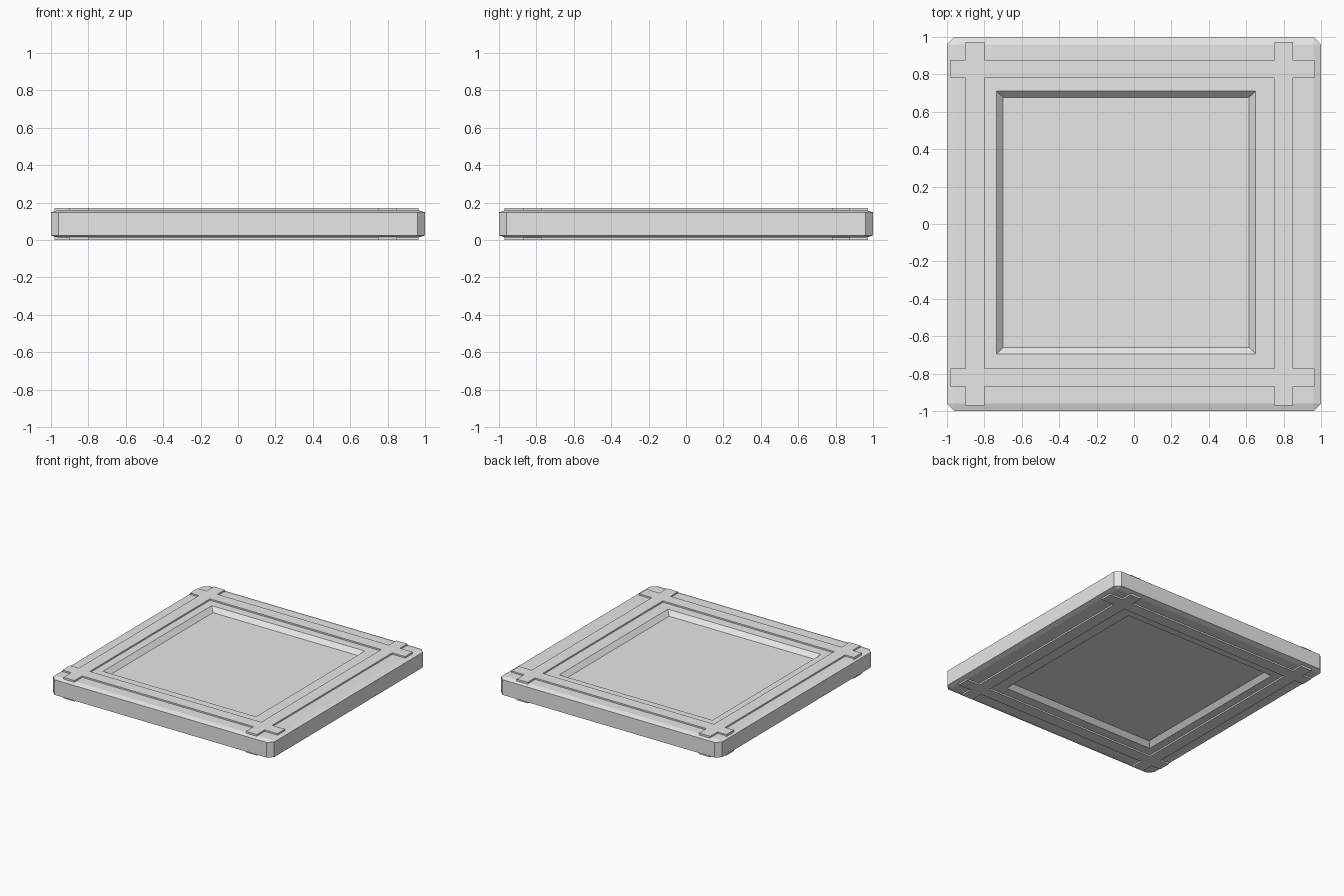
import bpy
import bmesh
from mathutils import Matrix

cube = bpy.data.objects.get("Cube")
if cube:
    bpy.data.objects.remove(cube, do_unlink=True)

grey = bpy.data.materials.new("light grey")
grey.use_nodes = True
colour = (0.8, 0.8, 0.8, 1)
grey.diffuse_color = colour
grey.node_tree.nodes["Principled BSDF"].inputs["Base Color"].default_value = colour

HEIGHT = 0.172
STRIP_RISE = 0.012
MID = HEIGHT / 2


def finish(bm, name):
    bmesh.ops.recalc_face_normals(bm, faces=bm.faces)
    mesh = bpy.data.meshes.new(name)
    bm.to_mesh(mesh)
    bm.free()
    mesh.materials.append(grey)
    obj = bpy.data.objects.new(name, mesh)
    bpy.context.collection.objects.link(obj)
    return obj


def sink_panel(bm, face, x_range, y_range, depth):
    """Inset a face, then place the inner corners on a given rectangle."""
    bmesh.ops.inset_individual(bm, faces=[face], thickness=0.05)
    for v in face.verts:
        v.co.x = x_range[v.co.x > 0]
        v.co.y = y_range[v.co.y > 0]
        v.co.z += depth


# Slab: chamfered block, flattened so the top and bottom chamfers are shallow
squash = 0.3
slab_height = HEIGHT - 2 * STRIP_RISE
bm = bmesh.new()
bmesh.ops.create_cube(bm, size=2)
bmesh.ops.scale(bm, vec=(1, 1, slab_height / squash / 2), verts=bm.verts)
bmesh.ops.bevel(bm, geom=bm.edges[:], offset=0.04, segments=1, affect='EDGES')
bmesh.ops.scale(bm, vec=(1, 1, squash), verts=bm.verts)
bmesh.ops.translate(bm, vec=(0, 0, MID), verts=bm.verts)
bm.normal_update()

# Sunken panels with sloping walls on both large faces
for side in (1, -1):
    face = max(bm.faces, key=lambda f: f.normal.z * side * f.calc_area())
    sink_panel(bm, face, (-0.735, 0.65), (-0.695, 0.71), 0)
    sink_panel(bm, face, (-0.70, 0.615), (-0.66, 0.677), -0.035 * side)
finish(bm, "slab")

# Crossing raised strips, one joined lattice for each large face
xs = (-0.98, -0.90, -0.80, 0.75, 0.85, 0.965)
ys = (-0.97, -0.87, -0.772, 0.78, 0.878, 0.973)
for name, bottom in (("top_strips", HEIGHT - 0.03), ("bottom_strips", 0)):
    bm = bmesh.new()
    for i in range(5):
        for j in range(5):
            if i % 2 or j % 2:
                corners = ((i, j), (i + 1, j), (i + 1, j + 1), (i, j + 1))
                bm.faces.new([bm.verts.new((xs[a], ys[b], bottom)) for a, b in corners])
    bmesh.ops.remove_doubles(bm, verts=bm.verts, dist=0.001)
    lifted = bmesh.ops.extrude_face_region(bm, geom=bm.faces[:], use_keep_orig=True)
    verts = [g for g in lifted["geom"] if isinstance(g, bmesh.types.BMVert)]
    bmesh.ops.translate(bm, vec=(0, 0, 0.03), verts=verts)
    finish(bm, name)
